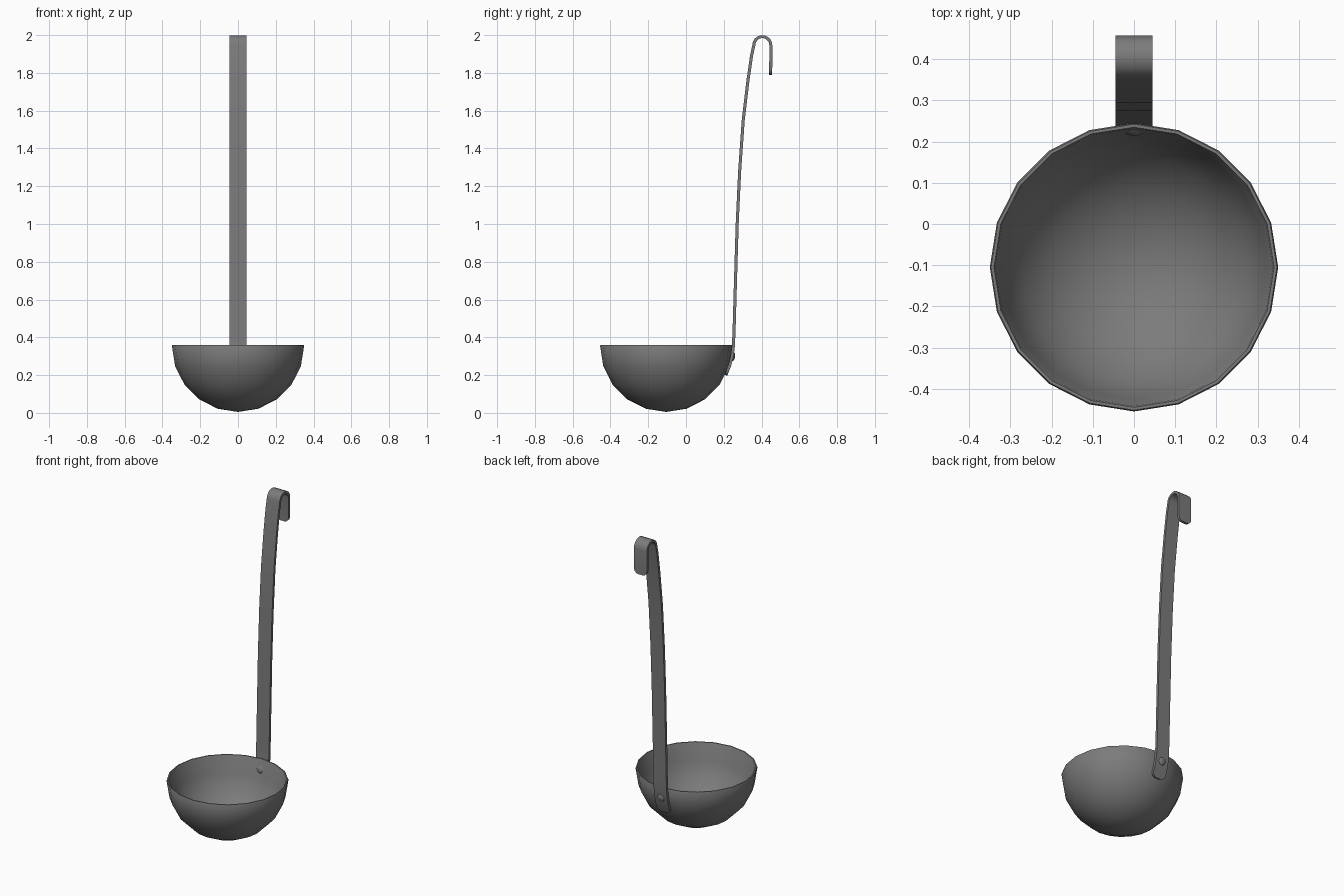
import bpy, bmesh, math
from mathutils import Vector

if "Cube" in bpy.data.objects:
    bpy.data.objects.remove(bpy.data.objects["Cube"])

steel = bpy.data.materials.new("dark steel")
steel.diffuse_color = (0.2, 0.2, 0.2, 1)
steel.use_nodes = True
steel.node_tree.nodes["Principled BSDF"].inputs["Base Color"].default_value = steel.diffuse_color


def finish(name, bm, angle=40):
    bmesh.ops.recalc_face_normals(bm, faces=bm.faces)
    me = bpy.data.meshes.new(name)
    bm.to_mesh(me)
    bm.free()
    ob = bpy.data.objects.new(name, me)
    bpy.context.collection.objects.link(ob)
    me.materials.append(steel)
    bpy.ops.object.select_all(action='DESELECT')
    ob.select_set(True)
    bpy.context.view_layer.objects.active = ob
    bpy.ops.object.shade_smooth_by_angle(angle=math.radians(angle))
    return ob


# Bowl: hollow hemisphere with 20 sides, small rounded rim
CY, CZ, R, WALL, SIDES = -0.105, 0.355, 0.35, 0.013, 20


def arc(r):
    return [(r * math.sin(math.radians(18 * i)), CZ - r * math.cos(math.radians(18 * i)))
            for i in range(5)]


profile = (arc(R) + [(R, CZ), (R - 0.003, CZ + 0.005), (R - WALL + 0.003, CZ + 0.005),
                     (R - WALL, CZ)] + arc(R - WALL)[::-1])
bm = bmesh.new()
verts = [bm.verts.new((r, CY, z)) for r, z in profile]
edges = [bm.edges.new(p) for p in zip(verts, verts[1:])]
bmesh.ops.spin(bm, geom=verts + edges, cent=(0, CY, 0), axis=(0, 0, 1),
               angle=2 * math.pi, steps=SIDES)
bmesh.ops.remove_doubles(bm, verts=bm.verts, dist=0.0005)
finish("bowl", bm, 50)

# Handle centre line in the y-z plane, ending in a round hook
THICK, HALF, CORNER = 0.016, 0.045, 0.03
path = [(0.211, 0.20), (0.231, 0.25), (0.243, 0.295), (0.250, 0.345), (0.254, 0.42),
        (0.262, 0.70), (0.271, 1.0), (0.284, 1.28), (0.303, 1.55), (0.328, 1.76),
        (0.347, 1.89)]
path += [(0.404 - 0.045 * math.cos(math.radians(a)), 1.946 + 0.046 * math.sin(math.radians(a)))
         for a in range(0, 181, 20)]
path += [(0.4485, 1.79)]
pts = [Vector((0, y, z)) for y, z in path]


def rounded_end(end, nxt):
    # rows of (point, half width) that round the strap corners
    d = (nxt - end).normalized()
    rows = []
    for a in (0, 30, 60, 90):
        t = math.radians(a)
        rows.append((end + d * CORNER * (1 - math.cos(t)), HALF - CORNER + CORNER * math.sin(t)))
    return rows


rows = (rounded_end(pts[0], pts[1]) + [(p, HALF) for p in pts[1:-1]]
        + rounded_end(pts[-1], pts[-2])[::-1])
bm = bmesh.new()
pairs = [[bm.verts.new(p + Vector((s * w, 0, 0))) for s in (-1, 1)] for p, w in rows]
for a, b in zip(pairs, pairs[1:]):
    bm.faces.new((a[0], a[1], b[1], b[0]))
handle = finish("handle", bm)
mod = handle.modifiers.new("thickness", 'SOLIDIFY')
mod.thickness, mod.offset = THICK, 0
bpy.ops.object.modifier_apply(modifier=mod.name)
bpy.ops.object.shade_smooth_by_angle(angle=math.radians(40))

# Rivet heads inside the bowl and outside the handle
for name, y in (("rivet_inside", 0.226), ("rivet_outside", 0.249)):
    bm = bmesh.new()
    bmesh.ops.create_uvsphere(bm, u_segments=16, v_segments=8, radius=0.024)
    ob = finish(name, bm)
    ob.scale = (1, 1, 0.45)
    ob.location = (0, y, 0.297)
    ob.rotation_euler = (math.radians(-102), 0, 0)
